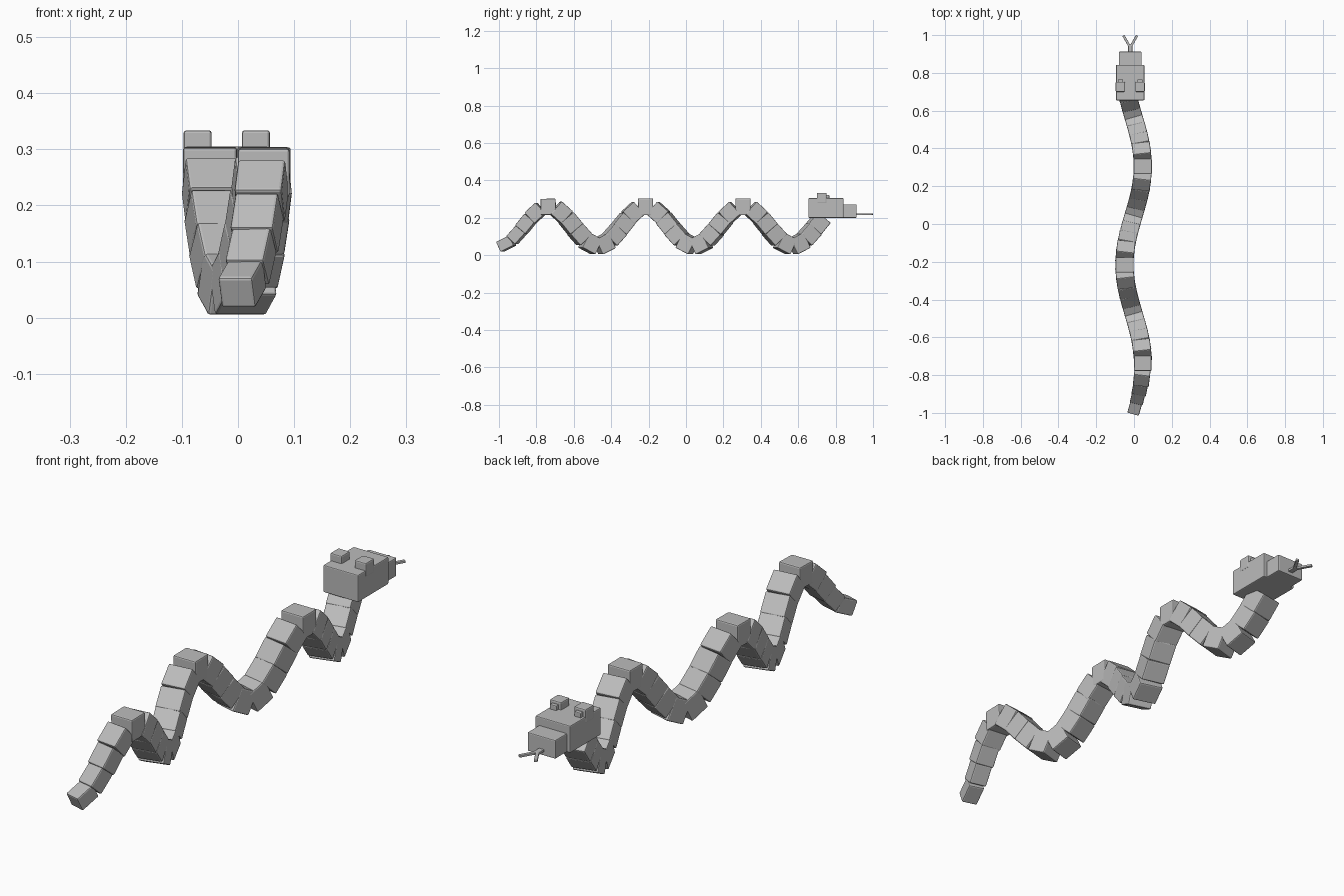
import bpy, bmesh, math
from mathutils import Vector, Matrix

cube = bpy.data.objects.get("Cube")
if cube:
    bpy.data.objects.remove(cube, do_unlink=True)

grey = bpy.data.materials.new("matte grey")
grey.use_nodes = True
COLOUR = (0.5, 0.5, 0.5, 1)
grey.diffuse_color = COLOUR
grey.node_tree.nodes["Principled BSDF"].inputs["Base Color"].default_value = COLOUR


def block(name, size, matrix, bevel=0.005):
    """A box with softened edges, placed by a matrix."""
    bm = bmesh.new()
    bmesh.ops.create_cube(bm, size=1)
    bmesh.ops.scale(bm, vec=size, verts=bm.verts)
    bmesh.ops.bevel(bm, geom=bm.edges[:], offset=bevel, segments=2,
                    profile=0.5, affect='EDGES')
    bmesh.ops.transform(bm, matrix=matrix, verts=bm.verts)
    mesh = bpy.data.meshes.new(name)
    bm.to_mesh(mesh)
    bm.free()
    mesh.materials.append(grey)
    obj = bpy.data.objects.new(name, mesh)
    bpy.context.collection.objects.link(obj)
    return obj


def span(name, lo, hi, bevel=0.005):
    lo, hi = Vector(lo), Vector(hi)
    return block(name, hi - lo, Matrix.Translation((lo + hi) / 2), bevel)


# Spine: humps in height, with a sideways sway of twice the wavelength
WAVE = 0.52
PEAK = 0.305
STEP = 0.077


def spine(y):
    a = 2 * math.pi * (y - PEAK) / WAVE
    return Vector((0.048 * math.cos(a / 2) - 0.002, y, 0.156 + 0.103 * math.cos(a)))


def direction(y):
    return (spine(y + 0.001) - spine(y - 0.001)).normalized()


def walk(sign, limit):
    """Positions along the spine at equal arc lengths from the first hump."""
    y, travelled, found = PEAK, 0.0, []
    while sign * y < sign * limit:
        nxt = y + sign * 0.0005
        travelled += (spine(nxt) - spine(y)).length
        y = nxt
        if travelled >= STEP:
            travelled -= STEP
            found.append(y)
    return found


stations = sorted(walk(-1, -0.972) + [PEAK] + walk(1, 0.73))

# Body segments, tapering to the tail
for i, y in enumerate(stations):
    fwd = direction(y)
    side = fwd.cross(Vector((0, 0, 1))).normalized()
    rot = Matrix((side, fwd, side.cross(fwd))).transposed().to_4x4()
    taper = min(1.0, 0.66 + 0.075 * i)
    name = "tail_tip" if i == 0 else f"body_segment_{i:02d}"
    block(name, (0.096 * taper, STEP + 0.004, 0.09 * taper),
          Matrix.Translation(spine(y)) @ rot)

# Head
MID = -0.02
span("head", (MID - 0.075, 0.655, 0.2), (MID + 0.075, 0.842, 0.305), 0.004)
span("snout", (MID - 0.06, 0.83, 0.2), (MID + 0.06, 0.912, 0.272), 0.004)

# Eyes with small pupil blocks in front
for label, s in (("left", 1), ("right", -1)):
    x = MID + s * 0.052
    span(f"{label}_eye", (x - 0.025, 0.7, 0.28), (x + 0.025, 0.752, 0.334))
    span(f"{label}_pupil", (x - 0.014, 0.745, 0.295), (x + 0.014, 0.766, 0.323), 0.003)

# Forked tongue
span("tongue", (MID - 0.011, 0.9, 0.214), (MID + 0.011, 0.95, 0.224), 0.002)
for label, s in (("left", 1), ("right", -1)):
    place = Matrix.Translation((MID + s * 0.019, 0.968, 0.219)) @ Matrix.Rotation(-s * 0.52, 4, 'Z')
    block(f"{label}_tongue_fork", (0.013, 0.068, 0.009), place, 0.002)
